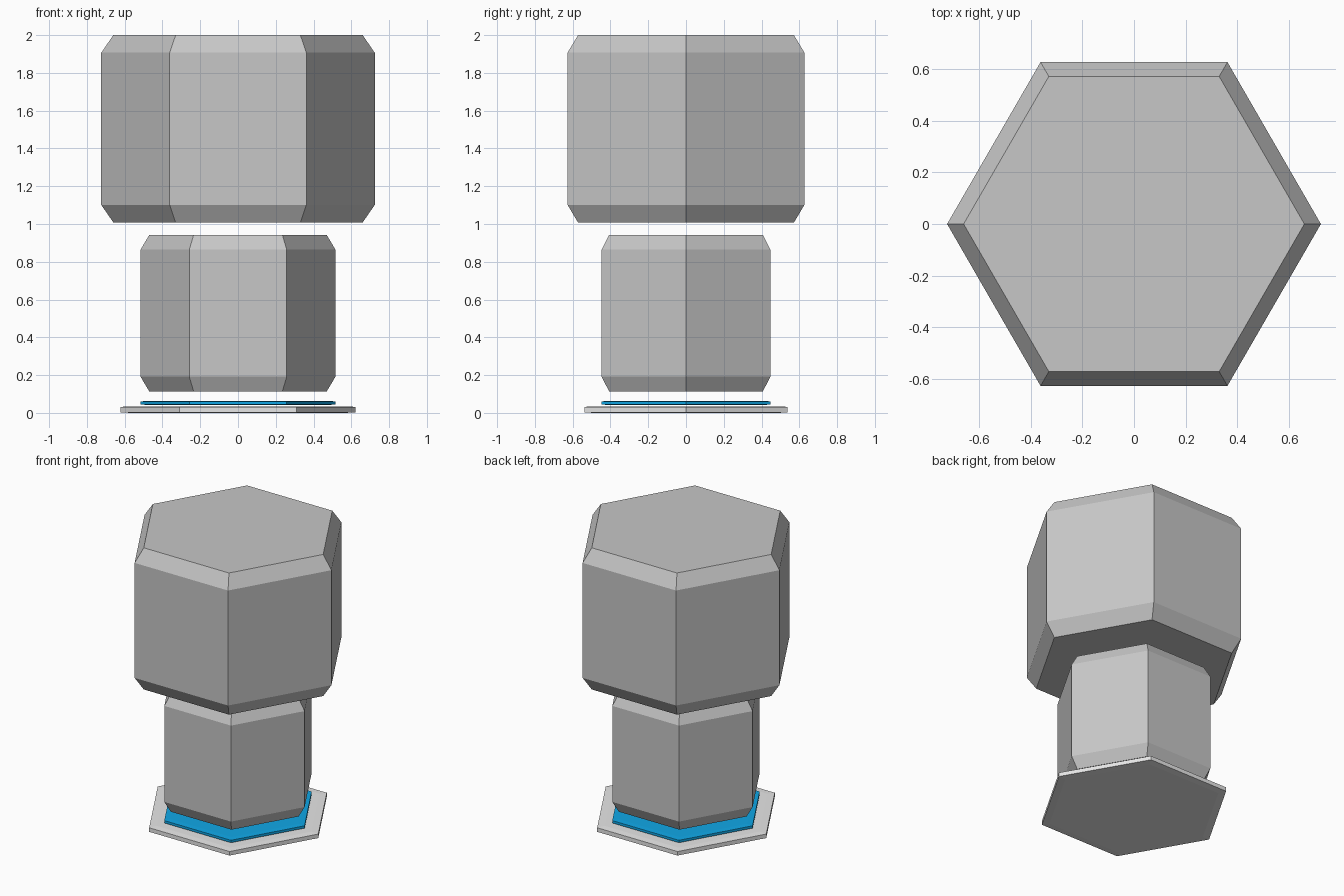
import bpy, bmesh, math

cube = bpy.data.objects.get("Cube")
if cube:
    bpy.data.objects.remove(cube, do_unlink=True)


def material(name, rgb):
    mat = bpy.data.materials.new(name)
    mat.use_nodes = True
    color = (*rgb, 1.0)
    mat.diffuse_color = color
    mat.node_tree.nodes["Principled BSDF"].inputs["Base Color"].default_value = color
    return mat


def hex_block(name, radius, end_radius, z0, z1, mat):
    """Six-sided prism with chamfered rims; corners point along x."""
    chamfer = 0.094 * (z1 - z0)
    profile = [(end_radius, z0), (radius, z0 + chamfer),
               (radius, z1 - chamfer), (end_radius, z1)]
    bm = bmesh.new()
    rings = [[bm.verts.new((r * math.cos(i * math.pi / 3),
                            r * math.sin(i * math.pi / 3), z))
              for i in range(6)] for r, z in profile]
    for low, high in zip(rings, rings[1:]):
        for i in range(6):
            j = (i + 1) % 6
            bm.faces.new((low[i], low[j], high[j], high[i]))
    bm.faces.new(rings[0][::-1])
    bm.faces.new(rings[-1])
    mesh = bpy.data.meshes.new(name)
    bm.to_mesh(mesh)
    bm.free()
    mesh.materials.append(mat)
    obj = bpy.data.objects.new(name, mesh)
    bpy.context.collection.objects.link(obj)
    return obj


gray = material("medium gray", (0.57, 0.57, 0.57))
light = material("light gray", (0.80, 0.80, 0.80))
blue = material("bright blue", (0.005, 0.39, 0.80))

# Stacked parts, separated by small air gaps
hex_block("base_plate", 0.622, 0.570, 0.0, 0.035, light)
hex_block("blue_ring_plate", 0.516, 0.472, 0.042, 0.063, blue)
hex_block("lower_block", 0.516, 0.470, 0.114, 0.942, gray)
hex_block("upper_block", 0.724, 0.660, 1.008, 2.0, gray)
